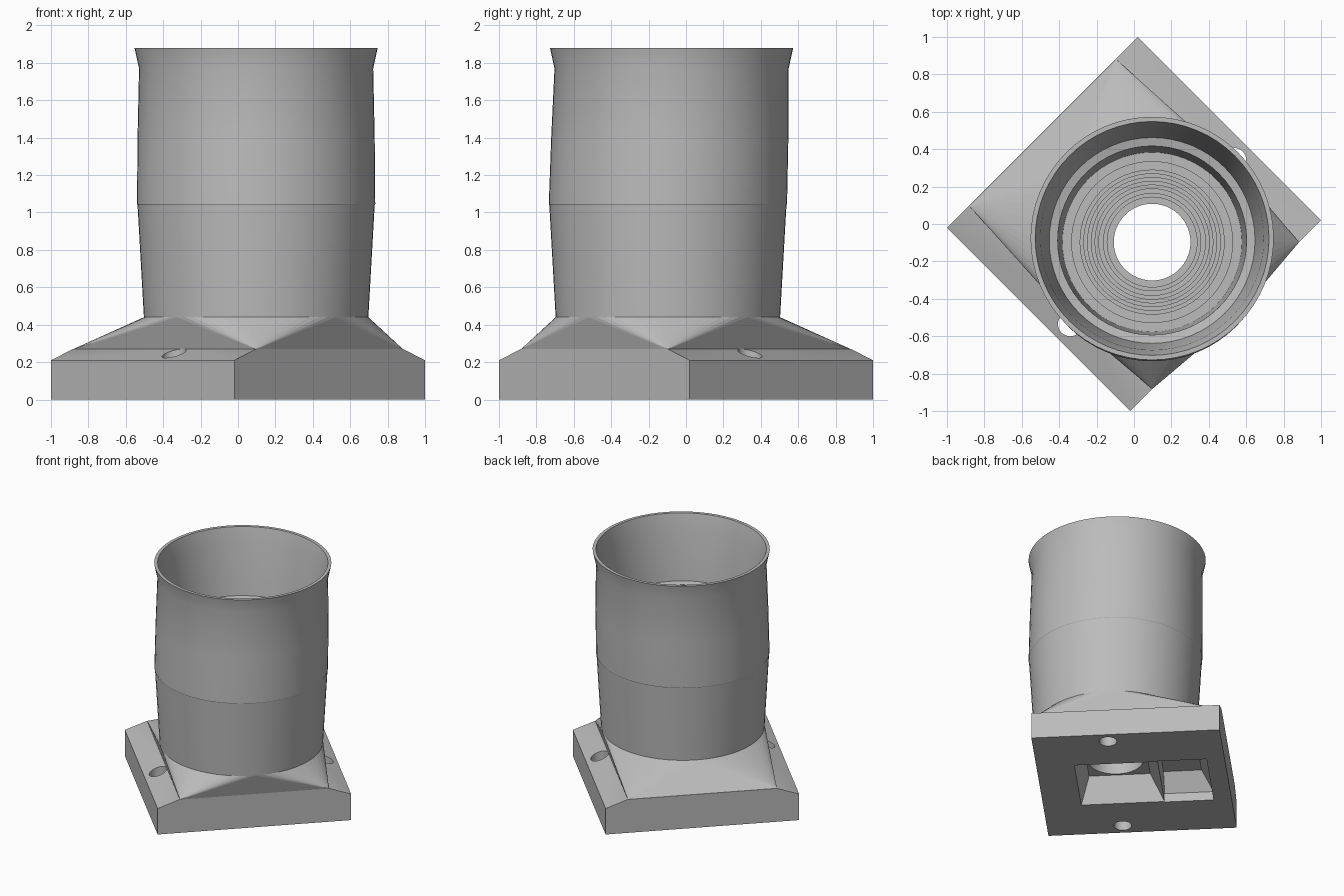
import bpy, bmesh, math
from mathutils import Matrix

cube = bpy.data.objects.get("Cube")
if cube:
    bpy.data.objects.remove(cube, do_unlink=True)

TURN = Matrix.Rotation(math.radians(45), 4, 'Z')   # the whole part sits diagonally
AXIS = -0.137                                      # tube axis offset along local y
BORE = 0.205
SEGMENTS = 64

grey = bpy.data.materials.new("plain grey")
grey.use_nodes = True
grey.diffuse_color = (0.5, 0.5, 0.5, 1)
grey.node_tree.nodes["Principled BSDF"].inputs["Base Color"].default_value = (0.5, 0.5, 0.5, 1)


def finish(name, bm):
    bmesh.ops.transform(bm, matrix=TURN, verts=bm.verts)
    bmesh.ops.recalc_face_normals(bm, faces=bm.faces)
    mesh = bpy.data.meshes.new(name)
    bm.to_mesh(mesh)
    bm.free()
    mesh.materials.append(grey)
    obj = bpy.data.objects.new(name, mesh)
    bpy.context.collection.objects.link(obj)
    return obj


def cylinder(name, x, y, radius, z0, z1, sides=32):
    bm = bmesh.new()
    bmesh.ops.create_cone(bm, cap_ends=True, segments=sides, radius1=radius, radius2=radius,
                          depth=z1 - z0, matrix=Matrix.Translation((x, y, (z0 + z1) / 2)))
    return finish(name, bm)


def hull(name, points):
    bm = bmesh.new()
    for p in points:
        bm.verts.new(p)
    bmesh.ops.convex_hull(bm, input=bm.verts)
    bmesh.ops.dissolve_limit(bm, angle_limit=0.005, verts=bm.verts, edges=bm.edges)
    return finish(name, bm)


def rect(x, y0, y1, z):
    return [(sx * x, y, z) for sx in (-1, 1) for y in (y0, y1)]


def cut(obj, cutters):
    for c in cutters:
        c.hide_render = True
        mod = obj.modifiers.new("cut", 'BOOLEAN')
        mod.operation = 'DIFFERENCE'
        mod.solver = 'EXACT'
        mod.object = c
    deps = bpy.context.evaluated_depsgraph_get()
    mesh = bpy.data.meshes.new_from_object(obj.evaluated_get(deps))
    obj.modifiers.clear()
    obj.data = mesh
    for c in cutters:
        bpy.data.objects.remove(c, do_unlink=True)


# Base plate with sloping side strips
base = hull("mounting_base", rect(0.721, -0.693, 0.693, 0) + rect(0.721, -0.693, 0.693, 0.21)
            + rect(0.555, -0.693, 0.693, 0.27))
cutters = [cylinder("screw_hole_cutter", s * 0.62, AXIS, 0.065, -0.1, 0.5) for s in (-1, 1)]
cutters.append(cylinder("bore_cutter", 0, AXIS, BORE, 0.1, 0.6, SEGMENTS))
# Tapered pockets in the underside
cutters.append(hull("main_pocket_cutter", rect(0.3, -0.42, 0.21, -0.02) + rect(0.22, -0.35, 0.1, 0.2)))
cutters.append(hull("side_pocket_cutter", rect(0.3, 0.2, 0.56, -0.02) + rect(0.3, 0.2, 0.56, 0.07)
                    + rect(0.2, 0.2, 0.48, 0.2)))
cut(base, cutters)

# Collar blending the rectangular plate into the round tube
ring = [(0.6 * math.cos(a), AXIS + 0.6 * math.sin(a), 0.44)
        for a in (2 * math.pi * i / SEGMENTS for i in range(SEGMENTS))]
collar = hull("square_to_round_collar", rect(0.555, -0.693, 0.693, 0.269) + ring)
cut(collar, [cylinder("collar_bore_cutter", 0, AXIS, BORE, 0.1, 0.6, SEGMENTS)])

# Tube: outer wall, flared rim, inner ledge, stepped floor, bore
profile = [(0.6, 0.44), (0.634, 1.04), (0.637, 1.045), (0.634, 1.4), (0.626, 1.77), (0.65, 1.88),
           (0.625, 1.88), (0.597, 1.76), (0.55, 1.36), (0.505, 1.35), (0.48, 0.58)]
z = 0.58
for radius in (0.43, 0.385, 0.365, 0.345, 0.325, 0.305, 0.285, 0.26, 0.24):
    profile += [(radius, z), (radius, z - 0.014)]
    z -= 0.014
profile += [(BORE, z), (BORE, 0.42)]

bm = bmesh.new()
rings = []
for r, h in profile:
    lean = 0.014 * min(1, max(0, (h - 1.04) / 0.7))   # slight lean of the upper half
    rings.append([bm.verts.new((r * math.cos(a) + lean, AXIS + r * math.sin(a) + lean, h))
                  for a in (2 * math.pi * i / SEGMENTS for i in range(SEGMENTS))])
for k, low in enumerate(rings):
    high = rings[(k + 1) % len(rings)]
    for i in range(SEGMENTS):
        j = (i + 1) % SEGMENTS
        bm.faces.new((low[i], low[j], high[j], high[i]))
tube = finish("flared_tube", bm)

# Smooth round walls, crisp edges
bpy.ops.object.select_all(action='DESELECT')
for obj in (tube, base):
    obj.select_set(True)
bpy.context.view_layer.objects.active = tube
bpy.ops.object.shade_smooth_by_angle(angle=math.radians(25))
